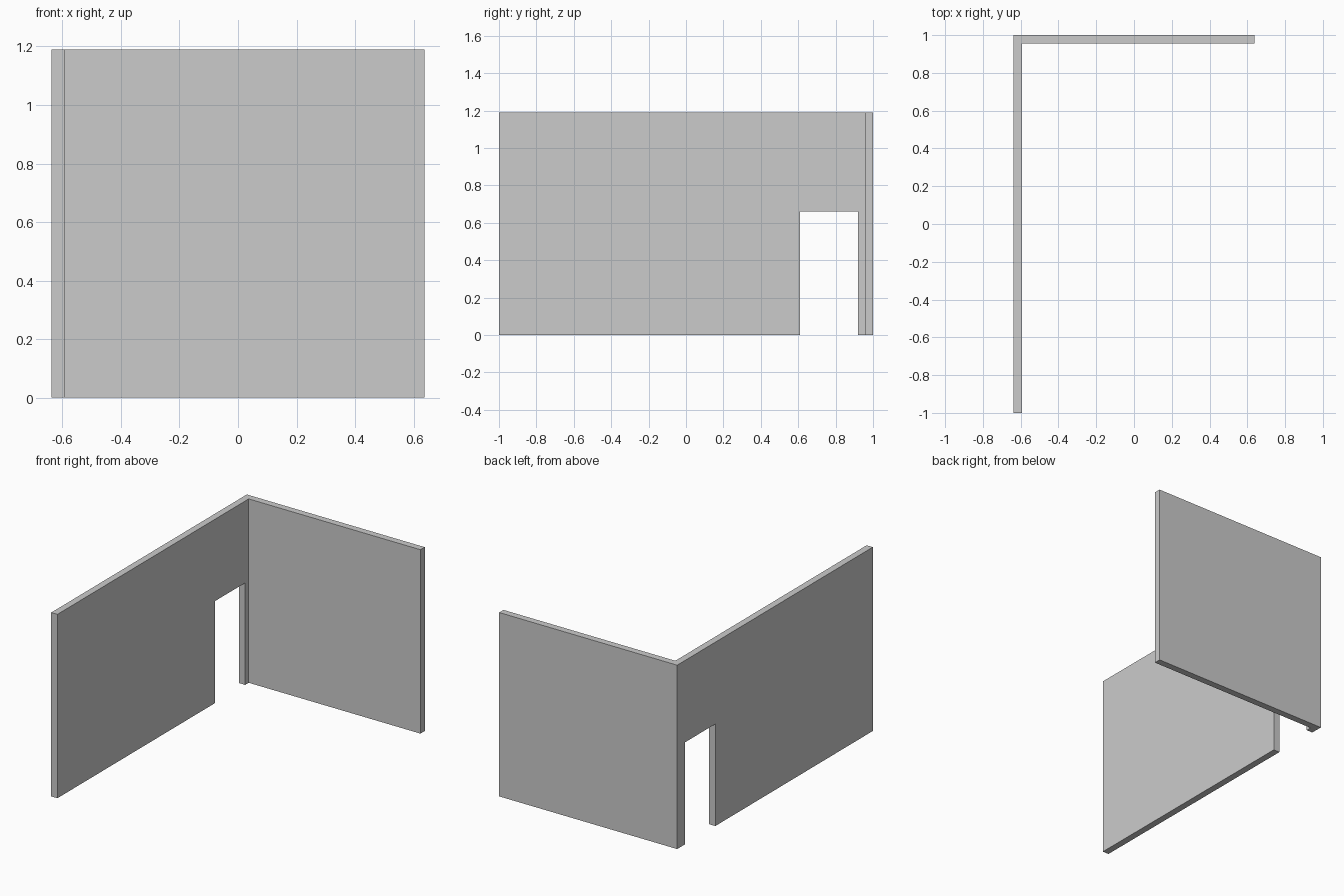
import bpy, bmesh

if "Cube" in bpy.data.objects:
    bpy.data.objects.remove(bpy.data.objects["Cube"])

W, D, H, T = 0.637, 1.0, 1.19, 0.044   # half width, half depth, height, wall thickness
DOOR_Y0, DOOR_Y1, DOOR_H = 0.61, 0.92, 0.66


def prism(name, outline, z0, z1):
    """Extrude a flat outline (x, y) from z0 up to z1."""
    bm = bmesh.new()
    base = bm.faces.new([bm.verts.new((x, y, z0)) for x, y in outline])
    top = bmesh.ops.extrude_face_region(bm, geom=[base])["geom"]
    verts = [v for v in top if isinstance(v, bmesh.types.BMVert)]
    bmesh.ops.translate(bm, vec=(0, 0, z1 - z0), verts=verts)
    bmesh.ops.recalc_face_normals(bm, faces=bm.faces)
    mesh = bpy.data.meshes.new(name)
    bm.to_mesh(mesh)
    bm.free()
    obj = bpy.data.objects.new(name, mesh)
    bpy.context.collection.objects.link(obj)
    return obj


# L-shaped corner walls: long side wall and shorter back wall
walls = prism("corner_walls", [(-W, -D), (-W + T, -D), (-W + T, D - T),
                               (W, D - T), (W, D), (-W, D)], 0, H)

# Doorway opening through the side wall, next to the corner
cutter = prism("doorway_cutter", [(-W - 0.1, DOOR_Y0), (-W + T + 0.1, DOOR_Y0),
                                  (-W + T + 0.1, DOOR_Y1), (-W - 0.1, DOOR_Y1)],
               -0.1, DOOR_H)
cutter.hide_render = True
cut = walls.modifiers.new("doorway", 'BOOLEAN')
cut.operation = 'DIFFERENCE'
cut.solver = 'EXACT'
cut.object = cutter
bpy.context.view_layer.objects.active = walls
bpy.ops.object.modifier_apply(modifier=cut.name)
bpy.data.objects.remove(cutter, do_unlink=True)
